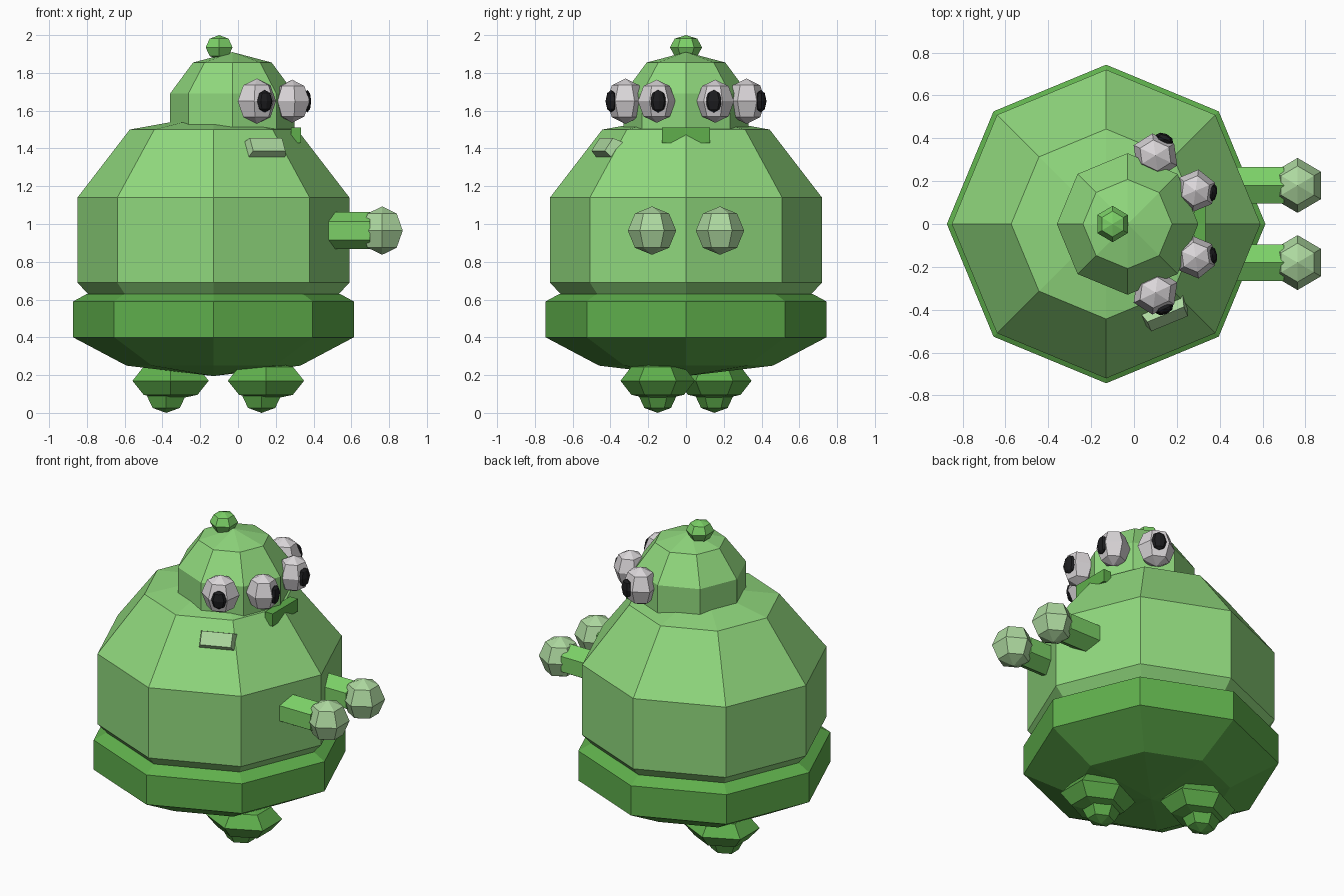
import bpy
import math
from mathutils import Matrix, Vector

if "Cube" in bpy.data.objects:
    bpy.data.objects.remove(bpy.data.objects["Cube"])


def material(name, rgb):
    m = bpy.data.materials.new(name)
    m.diffuse_color = (*rgb, 1)
    m.use_nodes = True
    m.node_tree.nodes["Principled BSDF"].inputs["Base Color"].default_value = m.diffuse_color
    return m


LIGHT = material("light green", (0.28, 0.69, 0.205))
MID = material("mid green", (0.20, 0.63, 0.135))
DEEP = material("deep green", (0.115, 0.43, 0.072))
PALE = material("pale green", (0.42, 0.69, 0.35))
WHITE = material("eye white", (0.70, 0.67, 0.69))
BLACK = material("black", (0.012, 0.012, 0.014))


def add_mesh(name, verts, faces, mat, matrix):
    me = bpy.data.meshes.new(name)
    me.from_pydata([matrix @ Vector(v) for v in verts], [], faces)
    me.materials.append(mat)
    me.update()
    ob = bpy.data.objects.new(name, me)
    bpy.context.collection.objects.link(ob)
    return ob


def lathe(name, profile, sides, mat, loc=(0, 0, 0), scale=(1, 1, 1), turn=0, tilt=0):
    """Spin (radius, height) points, bottom to top; a vertex lies on the y axis."""
    verts, faces, rings = [], [], []
    for r, z in profile:
        n = 1 if r == 0 else sides
        rings.append(range(len(verts), len(verts) + n))
        for i in range(n):
            a = math.pi / 2 + math.tau * i / sides
            verts.append((r * math.cos(a), r * math.sin(a), z))
    for lo, hi in zip(rings, rings[1:]):
        for i in range(sides):
            j = (i + 1) % sides
            if len(lo) == 1:
                faces.append((lo[0], hi[j], hi[i]))
            elif len(hi) == 1:
                faces.append((lo[i], lo[j], hi[0]))
            else:
                faces.append((lo[i], lo[j], hi[j], hi[i]))
    if len(rings[0]) > 1:
        faces.append(tuple(reversed(rings[0])))
    if len(rings[-1]) > 1:
        faces.append(tuple(rings[-1]))
    m = (Matrix.Translation(loc) @ Matrix.Rotation(math.radians(turn), 4, 'Z')
         @ Matrix.Rotation(math.radians(tilt), 4, 'Y')
         @ Matrix.Diagonal((*scale, 1)))
    return add_mesh(name, verts, faces, mat, m)


def ball(name, mat, loc, scale, turn=0, sides=6):
    k = math.sqrt(0.5)
    return lathe(name, [(0, -1), (k, -k), (1, 0), (k, k), (0, 1)],
                 sides, mat, loc, scale, turn)


def frustum(name, mat, size, top, matrix):
    """Box whose +z face is shrunk by the factors in top."""
    x, y, z = (s / 2 for s in size)
    tx, ty = x * top[0], y * top[1]
    verts = [(-x, -y, -z), (x, -y, -z), (x, y, -z), (-x, y, -z),
             (-tx, -ty, z), (tx, -ty, z), (tx, ty, z), (-tx, ty, z)]
    faces = [(3, 2, 1, 0), (4, 5, 6, 7)]
    faces += [(i, (i + 1) % 4, (i + 1) % 4 + 4, i + 4) for i in range(4)]
    return add_mesh(name, verts, faces, mat, matrix)


# Octagonal body, lower shell and head
lathe("body", [(0.66, 0.625), (0.72, 0.69), (0.72, 1.14), (0.443, 1.5), (0, 1.58)],
      8, LIGHT, (-0.13, 0, 0))
lathe("lower_shell", [(0, 0.195), (0.46, 0.25), (0.743, 0.40), (0.743, 0.59), (0.67, 0.63)],
      8, DEEP, (-0.13, 0, 0))
lathe("head", [(0.33, 1.46), (0.33, 1.69), (0.208, 1.855), (0, 1.91)],
      8, LIGHT, (-0.03, 0, 0))
ball("head_knob", MID, (-0.10, 0, 1.935), (0.082, 0.085, 0.065))

# Feet, staggered as in a step
for label, x, y in (("front", 0.125, -0.15), ("rear", -0.38, 0.15)):
    ball(label + "_foot", DEEP, (x + 0.023, y, 0.17), (0.233, 0.197, 0.105))
    ball(label + "_toe", DEEP, (x, y, 0.09), (0.118, 0.10, 0.09))

for label, s in (("right", -1), ("left", 1)):
    # Arms and hands
    lathe(label + "_arm", [(0.098, 0.40), (0.098, 0.70)], 6, MID,
          (0, s * 0.18, 0.965), (1, 1, 1), 0, 90).data.transform(
        Matrix.Translation((0, s * 0.18, 0.965)) @ Matrix.Rotation(math.pi / 2, 4, 'X')
        @ Matrix.Translation((0, -s * 0.18, -0.965)))
    ball(label + "_hand", PALE, (0.763, s * 0.18, 0.965), (0.126, 0.128, 0.128))
    # Two eyes on each side, each with a flattened pupil
    ball(label + "_front_eye", WHITE, (0.287, s * 0.155, 1.65), (0.098, 0.10, 0.114), -8 * s)
    ball(label + "_front_pupil", BLACK, (0.366, s * 0.147, 1.65), (0.022, 0.044, 0.06), -8 * s, 8)
    ball(label + "_side_eye", WHITE, (0.10, s * 0.32, 1.65), (0.10, 0.112, 0.12), 65 * s)
    ball(label + "_side_pupil", BLACK, (0.142, s * 0.396, 1.65), (0.026, 0.045, 0.06), 65 * s, 8)

# Mouth bar
frustum("mouth", DEEP, (0.055, 0.255, 0.08), (1, 1),
        Matrix.Translation((0.307, 0, 1.47)))

# Pale patch lying on the sloping shoulder
frustum("shoulder_patch", PALE, (0.11, 0.225, 0.075), (0.75, 0.82),
        Matrix.Translation((0.145, -0.415, 1.40))
        @ Matrix.Rotation(math.radians(-67.5), 4, 'Z')
        @ Matrix.Rotation(math.radians(55), 4, 'Y'))
